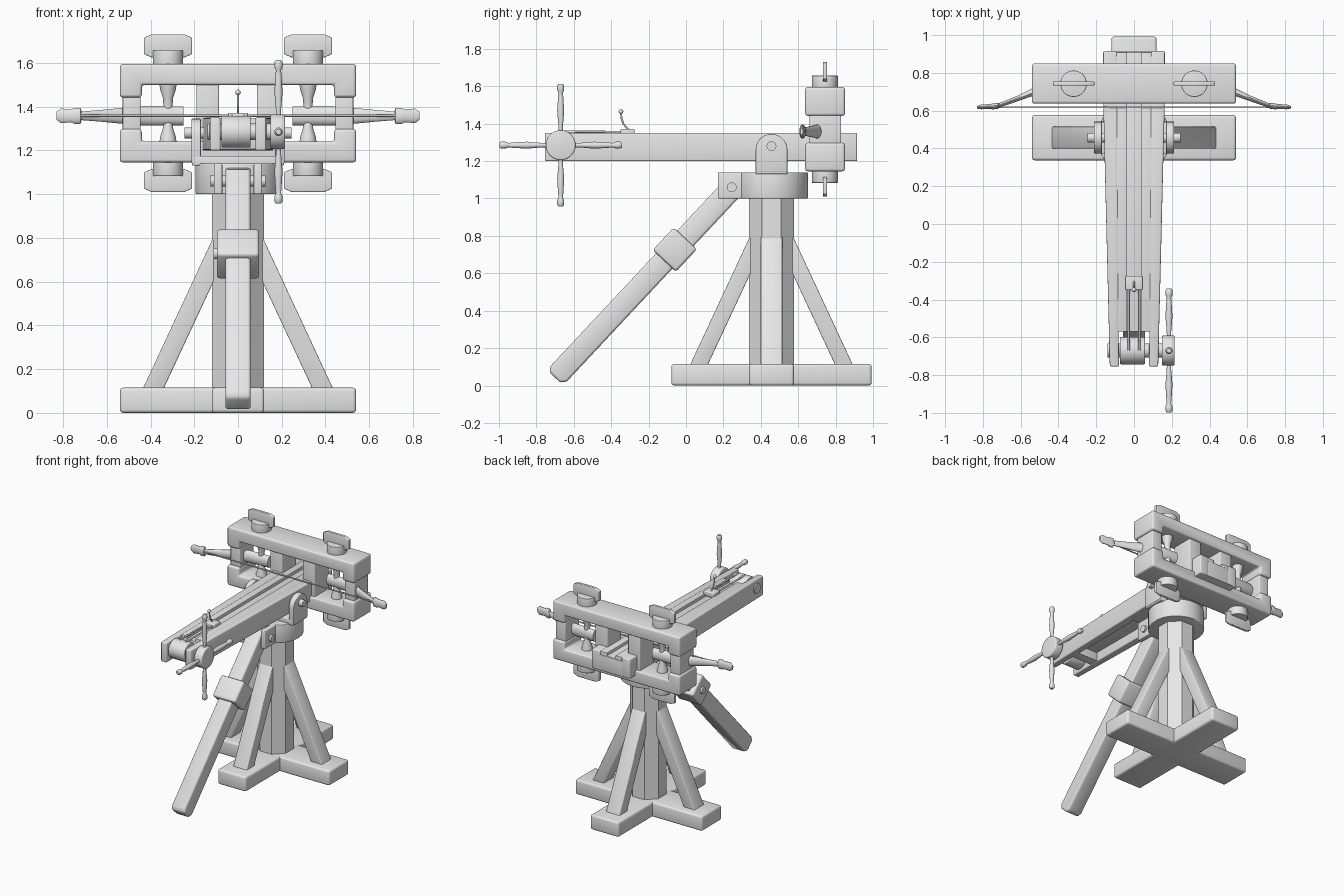
import bpy, bmesh
from math import pi, cos, sin, radians
from mathutils import Vector

if "Cube" in bpy.data.objects:
    bpy.data.objects.remove(bpy.data.objects["Cube"])

grey = bpy.data.materials.new("plain grey")
grey.use_nodes = True
grey.diffuse_color = (0.8, 0.8, 0.8, 1)
grey.node_tree.nodes["Principled BSDF"].inputs["Base Color"].default_value = (0.8, 0.8, 0.8, 1)

AXES = {"x": (1, 2), "y": (0, 2), "z": (0, 1)}


def point(axis, along, u, v):
    p = [along] * 3
    p[AXES[axis][0]], p[AXES[axis][1]] = u, v
    return Vector(p)


def shade(obj):
    bpy.ops.object.select_all(action="DESELECT")
    bpy.context.view_layer.objects.active = obj
    obj.select_set(True)
    bpy.ops.object.shade_smooth_by_angle(angle=radians(35))


def finish(name, bm, bevel=0):
    bmesh.ops.recalc_face_normals(bm, faces=bm.faces)
    if bevel:
        edges = [e for e in bm.edges if e.calc_face_angle(0) > radians(40)]
        bmesh.ops.bevel(bm, geom=edges, offset=bevel, segments=3, profile=0.5,
                        affect="EDGES", clamp_overlap=True)
    mesh = bpy.data.meshes.new(name)
    bm.to_mesh(mesh)
    bm.free()
    mesh.materials.append(grey)
    obj = bpy.data.objects.new(name, mesh)
    bpy.context.collection.objects.link(obj)
    shade(obj)
    return obj


def rings(name, loops, bevel=0):
    """Skin a list of equal point loops and close both ends."""
    bm = bmesh.new()
    rows = [[bm.verts.new(p) for p in loop] for loop in loops]
    n = len(rows[0])
    for a, b in zip(rows, rows[1:]):
        for i in range(n):
            bm.faces.new((a[i], a[(i + 1) % n], b[(i + 1) % n], b[i]))
    bm.faces.new(rows[0])
    bm.faces.new(rows[-1])
    return finish(name, bm, bevel)


def prism(name, axis, outline, lo, hi, bevel=0):
    return rings(name, [[point(axis, w, u, v) for u, v in outline] for w in (lo, hi)], bevel)


def box(name, x, y, z, bevel=0.01):
    return prism(name, "z", [(x[0], y[0]), (x[1], y[0]), (x[1], y[1]), (x[0], y[1])], *z, bevel)


def loft(name, axis, sections, sides=16, bevel=0):
    """Sections are (along, centre u, centre v, radius u, radius v)."""
    turn = [2 * pi * (i + 0.5) / sides for i in range(sides)]
    return rings(name, [[point(axis, w, u + ru * cos(t), v + rv * sin(t)) for t in turn]
                        for w, u, v, ru, rv in sections], bevel)


def rod(name, axis, lo, hi, u, v, r, sides=24, bevel=0):
    return loft(name, axis, [(w, u, v, r, r) for w in (lo, hi)], sides, bevel)


def wire(name, pts, r):
    curve = bpy.data.curves.new(name, "CURVE")
    curve.dimensions = "3D"
    curve.bevel_depth, curve.bevel_resolution, curve.use_fill_caps = r, 2, True
    spline = curve.splines.new("POLY")
    spline.points.add(len(pts) - 1)
    for p, co in zip(spline.points, pts):
        p.co = (*co, 1)
    curve.materials.append(grey)
    obj = bpy.data.objects.new(name, curve)
    bpy.context.collection.objects.link(obj)
    bpy.ops.object.select_all(action="DESELECT")
    bpy.context.view_layer.objects.active = obj
    obj.select_set(True)
    bpy.ops.object.convert(target="MESH")


CY = 0.457   # y of the stand's centre
SIDES = (("right", -1), ("left", 1))

# Stand: crossed feet, eight-sided column, four braces, collar
box("foot_across", (-0.54, 0.54), (CY - 0.12, CY + 0.12), (0, 0.115), 0.015)
box("foot_along", (-0.12, 0.12), (CY - 0.535, CY + 0.535), (0, 0.115), 0.015)
rod("column", "z", 0.05, 1.02, 0, CY, 0.12 / cos(pi / 8), 8)
for label, s in SIDES:
    brace = [(0.44, 0.1), (0.345, 0.1), (0.1, 0.625), (0.1, 0.83)]
    prism("brace_" + label, "y", [(s * d, z) for d, z in brace], CY - 0.058, CY + 0.058, 0.006)
    end = "back" if s > 0 else "front"
    prism("brace_" + end, "x", [(CY + s * d, z) for d, z in brace], -0.058, 0.058, 0.006)
rod("collar", "z", 1.0, 1.14, 0, CY, 0.195, 40, 0.005)

# Slanted prop leg with its sleeve and hinge
along = Vector((0.683, 0.73))
across = Vector((-0.73, 0.683))
foot = Vector((-0.7, 0.042))


def on_leg(a, b):
    return tuple(foot + along * a + across * b)


shape = [(0.03, -0.06), (1.41, -0.06), (1.45, -0.03), (1.45, 0.03), (1.41, 0.06),
         (0.03, 0.06), (0, 0.04), (0, -0.04)]
prism("prop_leg", "x", [on_leg(a, b) for a, b in shape], -0.058, 0.058, 0.014)
sleeve = [(0.855, -0.085), (1.02, -0.085), (1.02, 0.085), (0.855, 0.085)]
prism("leg_sleeve", "x", [on_leg(a, b) for a, b in sleeve], -0.097, 0.097, 0.015)
rod("sleeve_pin", "x", -0.112, 0, *on_leg(0.94, 0), 0.025)
rod("hinge_pin", "x", -0.125, 0.125, 0.245, 1.06, 0.026)

# Yoke carrying the stock
box("yoke_base", (-0.21, 0.21), (CY - 0.085, CY + 0.085), (1.13, 1.175), 0.006)
arch = [(CY - 0.085, 1.14), (CY + 0.085, 1.14)]
arch += [(CY + 0.085 * cos(pi * i / 14), 1.26 + 0.085 * sin(pi * i / 14)) for i in range(15)]
for label, s in SIDES:
    box("hinge_plate_" + label, sorted((s * 0.072, s * 0.11)), (0.17, 0.4), (1.0, 1.14), 0.006)
    prism("yoke_plate_" + label, "x", arch, s * 0.17, s * 0.213, 0.005)
rod("yoke_pin", "x", -0.245, 0.245, CY, 1.28, 0.026)

# Stock: tapering side rails, grooved deck, solid rear
for label, s in SIDES:
    rail = [(0.08, -0.755), (0.128, -0.755), (0.163, 0.65), (0.163, 0.915), (0.09, 0.915)]
    prism("stock_rail_" + label, "z", [(s * x, y) for x, y in rail], 1.2, 1.35, 0.008)
    box("deck_" + label, sorted((s * 0.036, s * 0.1)), (-0.57, 0.91), (1.27, 1.348), 0.004)
box("groove_floor", (-0.05, 0.05), (-0.57, 0.91), (1.27, 1.325), 0.003)
box("stock_rear", (-0.13, 0.13), (0.1, 0.914), (1.2, 1.32), 0.004)
box("stock_slat", (-0.1, 0.1), (-0.57, -0.5), (1.205, 1.29), 0.004)

# Winch: drum, shaft, hub and four turned handles
WY, WZ = -0.67, 1.285
rod("winch_shaft", "x", -0.14, 0.18, WY, WZ, 0.038)
rod("winch_drum", "x", -0.075, 0.058, WY, WZ, 0.073, 32, 0.006)
rod("winch_hub", "x", 0.148, 0.215, WY, WZ, 0.08, 32, 0.008)
handle = [(0.04, 0.011), (0.1, 0.012), (0.18, 0.019), (0.26, 0.014), (0.28, 0.012),
          (0.295, 0.019), (0.318, 0.019), (0.328, 0.012)]
for label, s in SIDES:
    loft("winch_handle_level_" + label, "y", [(WY + s * d, 0.185, WZ, r, r) for d, r in handle])
    loft("winch_handle_upright_" + label, "z", [(WZ + s * d, 0.185, WY, r, r) for d, r in handle])

# Sliding catch, its lever and the pulling ropes
box("catch", (-0.045, 0.045), (-0.35, -0.275), (1.335, 1.372), 0.006)
wire("catch_lever", [(0, -0.29, 1.36), (0, -0.315, 1.375), (0, -0.335, 1.4),
                     (0, -0.345, 1.43), (0, -0.348, 1.46)], 0.005)
loft("lever_knob", "z", [(1.465 - 0.013 * cos(t), 0, -0.348, 0.013 * sin(t), 0.013 * sin(t))
                         for t in [0.2 + 0.34 * i for i in range(9)]])
for label, s in SIDES:
    wire("pull_rope_" + label, [(s * 0.028, WY, 1.358), (s * 0.028, -0.3, 1.355)], 0.006)

# Bow frame, symmetric about its middle height
MID = 1.37
beam = [(-0.54, 0.225), (0.54, 0.225), (0.54, 0.072), (0.44, 0.072), (0.44, 0.13),
        (-0.44, 0.13), (-0.44, 0.072), (-0.54, 0.072)]
key = [(-0.075, 0.36), (0.075, 0.36), (0.11, 0.345), (0.11, 0.27), (0.075, 0.255),
       (-0.075, 0.255), (-0.11, 0.27), (-0.11, 0.345)]
FY = 0.743
for level, up in (("bottom", -1), ("top", 1)):
    prism("frame_beam_" + level, "y", [(x, MID + up * z) for x, z in beam], 0.637, 0.85, 0.014)
    for label, s in SIDES:
        tag = level + "_" + label
        rod("washer_" + tag, "z", MID + up * 0.2, MID + up * 0.287, s * 0.32, FY, 0.07, 32, 0.004)
        prism("key_" + tag, "y", [(s * 0.32 + x, MID + up * z) for x, z in key],
              FY - 0.011, FY + 0.011, 0.005)

# Posts, twisted cords and bow arms on each side
cord = [(-0.14, 0.04), (-0.11, 0.037), (-0.07, 0.024), (0, 0.018),
        (0.07, 0.024), (0.11, 0.037), (0.14, 0.04)]
arm = [(0.25, 0.745, 0.028, 0.044), (0.42, 0.738, 0.03, 0.046), (0.52, 0.705, 0.022, 0.038),
       (0.62, 0.663, 0.015, 0.028), (0.715, 0.628, 0.012, 0.02), (0.72, 0.626, 0.016, 0.037),
       (0.75, 0.622, 0.016, 0.037), (0.76, 0.622, 0.013, 0.03), (0.81, 0.62, 0.013, 0.034),
       (0.83, 0.618, 0.007, 0.018)]
for label, s in SIDES:
    box("end_post_" + label, sorted((s * 0.445, s * 0.527)), (0.66, 0.83), (1.27, 1.47), 0.006)
    box("inner_post_" + label, sorted((s * 0.087, s * 0.19)), (0.66, 0.83), (1.22, 1.52), 0.006)
    loft("cord_" + label, "z", [(MID + z, s * 0.32, FY, r, r) for z, r in cord], 20)
    loft("bow_arm_" + label, "x", [(s * x, y, 1.358, ry, rz) for x, y, ry, rz in arm])
wire("bow_string", [(-0.82, 0.618, 1.358), (0.82, 0.618, 1.358)], 0.005)
